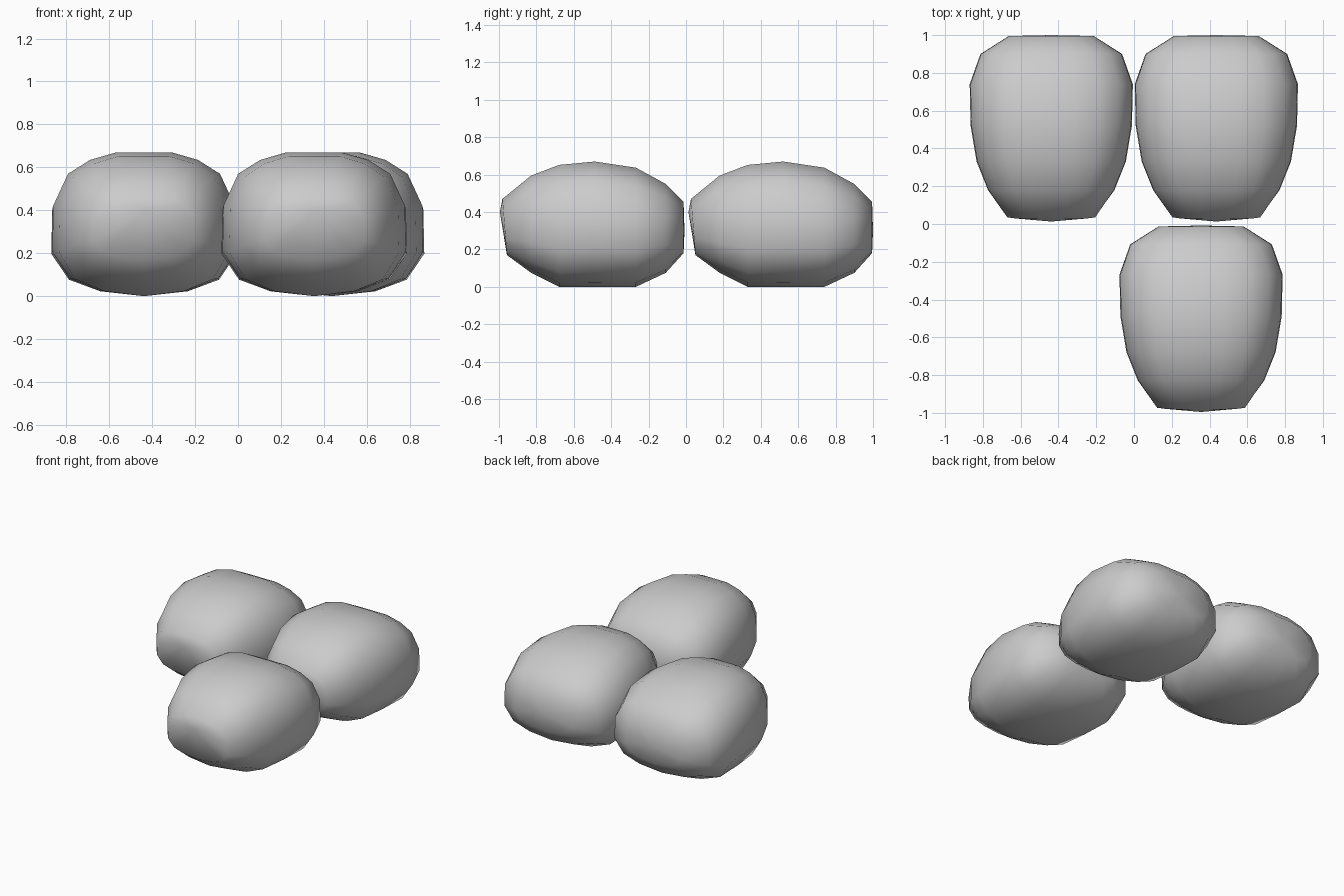
import bpy, bmesh

if "Cube" in bpy.data.objects:
    bpy.data.objects.remove(bpy.data.objects["Cube"])

# half cross-section of a stone: (width factor, height factor), bottom to top
HALF = [(0.47, 0.035), (0.81, 0.12), (1.0, 0.31), (0.99, 0.63),
        (0.83, 0.85), (0.59, 0.947), (0.3, 1.0)]
SECTION = [(0, 0)] + HALF + [(-w, h) for w, h in reversed(HALF)]

# stations from front to back: y, half width, bottom z, top z
STATIONS = [(0.04, 0.235, 0.17, 0.47), (0.18, 0.335, 0.075, 0.595),
            (0.33, 0.395, 0.0, 0.652), (0.52, 0.427, 0.0, 0.67),
            (0.74, 0.432, 0.0, 0.637), (0.90, 0.375, 0.075, 0.55),
            (0.995, 0.225, 0.18, 0.455)]


def stone_mesh():
    bm = bmesh.new()
    rings = []
    for i, (y, w, lo, hi) in enumerate(STATIONS):
        # the front end leans forward towards its top
        lean = 0.08 if i == 0 else 0
        rings.append([bm.verts.new((fx * w, y - lean * (lo + fz * (hi - lo) - 0.3),
                                    lo + fz * (hi - lo))) for fx, fz in SECTION])
    n = len(SECTION)
    for a, b in zip(rings, rings[1:]):
        for k in range(n):
            bm.faces.new((a[k], a[(k + 1) % n], b[(k + 1) % n], b[k]))
    # end caps
    for ring, tip in ((rings[0], (0, 0.013, 0.4)), (rings[-1], (0, 1.0, 0.3))):
        c = bm.verts.new(tip)
        for k in range(n):
            bm.faces.new((ring[k], ring[(k + 1) % n], c))
    bmesh.ops.recalc_face_normals(bm, faces=bm.faces)
    for f in bm.faces:
        f.smooth = True
    mesh = bpy.data.meshes.new("stone")
    bm.to_mesh(mesh)
    bm.free()
    return mesh


# three identical stones
mesh = stone_mesh()
for name, x, y in (("stone_back_left", -0.438, 0),
                   ("stone_back_right", 0.436, 0),
                   ("stone_front", 0.355, -1.008)):
    ob = bpy.data.objects.new(name, mesh)
    ob.location = (x, y, 0)
    bpy.context.collection.objects.link(ob)
